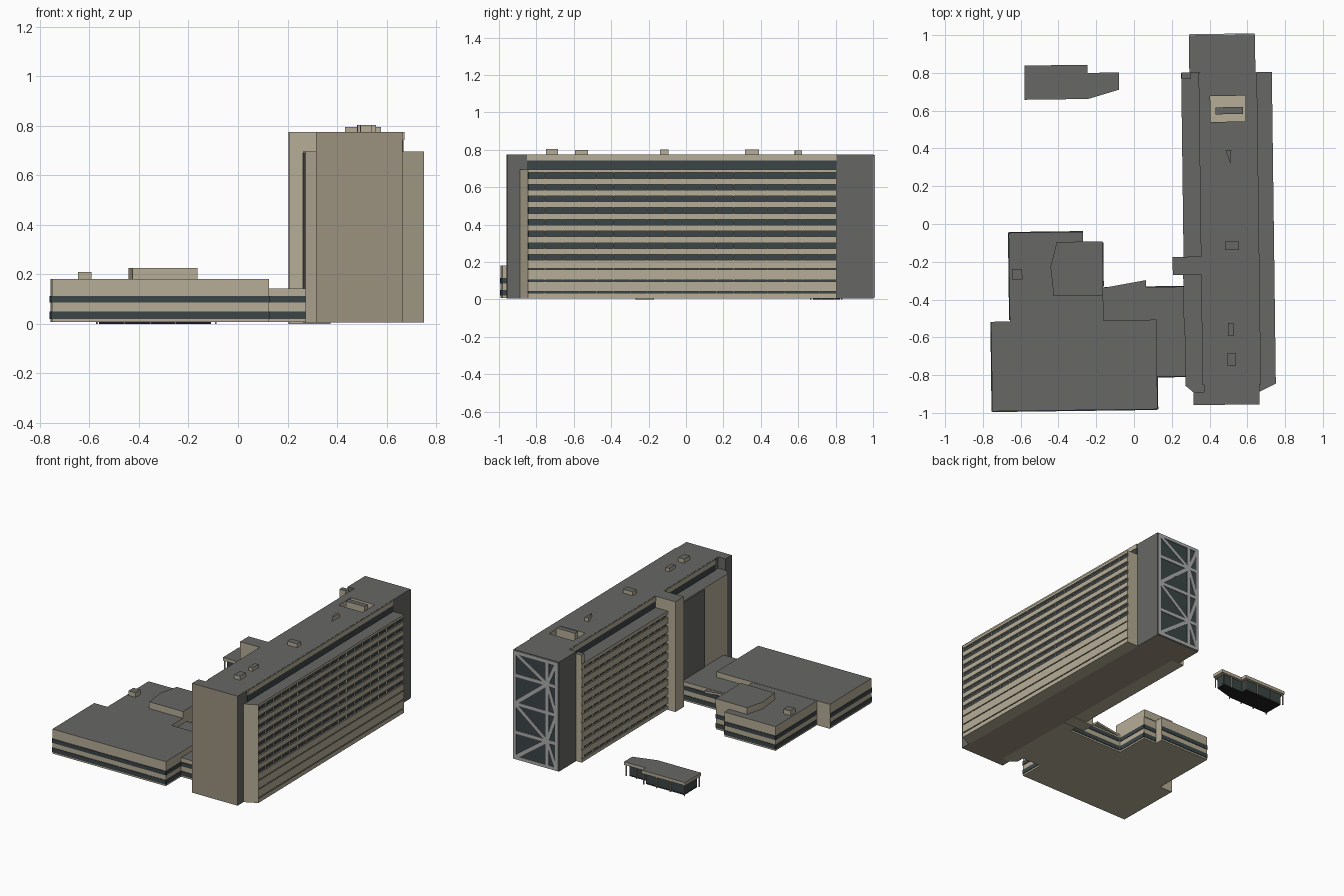
import bpy, bmesh, math
from mathutils import Matrix, Vector

if "Cube" in bpy.data.objects:
    bpy.data.objects.remove(bpy.data.objects["Cube"])

TURN = 0.0128  # the whole site is turned slightly off the grid
COLOURS = [("beige_concrete", (0.47, 0.42, 0.31)), ("roof_grey", (0.135, 0.135, 0.128)),
           ("tan_wall", (0.33, 0.285, 0.21)), ("dark_glass", (0.045, 0.06, 0.062)),
           ("brace_grey", (0.42, 0.42, 0.42)), ("near_black", (0.015, 0.015, 0.015))]
MATS = []
for n, c in COLOURS:
    m = bpy.data.materials.new(n)
    m.diffuse_color = (*c, 1)
    m.use_nodes = True
    m.node_tree.nodes["Principled BSDF"].inputs["Base Color"].default_value = m.diffuse_color
    MATS.append(m)
BEIGE, ROOF, TAN, GLASS, BRACE, BLACK = range(6)


def finish(name, bm, mat, top=None):
    bmesh.ops.recalc_face_normals(bm, faces=bm.faces)
    bm.normal_update()
    for f in bm.faces:
        f.material_index = top if top is not None and f.normal.z > 0.5 else mat
    me = bpy.data.meshes.new(name)
    bm.to_mesh(me)
    bm.free()
    for m in MATS:
        me.materials.append(m)
    ob = bpy.data.objects.new(name, me)
    ob.rotation_euler.z = TURN
    bpy.context.collection.objects.link(ob)
    return ob


def prism(name, pts, z0, z1, mat=BEIGE, top=None):
    bm = bmesh.new()
    f = bm.faces.new([bm.verts.new((x, y, z0)) for x, y in pts])
    r = bmesh.ops.extrude_face_region(bm, geom=[f])
    for v in r["geom"]:
        if isinstance(v, bmesh.types.BMVert):
            v.co.z = z1
    return finish(name, bm, mat, top)


def boxes(name, items, mat=BEIGE, top=None):
    """items: (x0, x1, y0, y1, z0, z1)"""
    bm = bmesh.new()
    for x0, x1, y0, y1, z0, z1 in items:
        mtx = (Matrix.Translation(((x0 + x1) / 2, (y0 + y1) / 2, (z0 + z1) / 2))
               @ Matrix.Diagonal((x1 - x0, y1 - y0, z1 - z0, 1)))
        bmesh.ops.create_cube(bm, size=1, matrix=mtx)
    return finish(name, bm, mat, top)


def window_wing(name, xin, xout, y0, y1, rows, gap, post):
    """Recessed glass behind spandrel bands and thin posts."""
    s = 1 if xout > xin else -1
    span = lambda d: tuple(sorted((xin, xout - s * d)))
    boxes(name + "_glass", [(*span(0.012), y0 + .003, y1 - .003, 0.01, 0.685)], GLASS)
    items, top = [], 0.695
    for zc, h in rows:
        items.append((*span(0), y0, y1, zc + h / 2, top))
        top = zc - h / 2
    items.append((*span(0), y0, y1, 0.005, top))
    boxes(name + "_spandrels", items, BEIGE, ROOF)
    n = round((y1 - y0) / gap)
    ys = [y0 + (y1 - y0) * i / n for i in range(n + 1)]
    boxes(name + "_posts", [(*span(0.003), max(y - post / 2, y0), min(y + post / 2, y1), 0.02, 0.69)
                            for y in ys], BEIGE)


def bands(name, x0, x1, y0, y1, sides, zs=((0.02, 0.05), (0.085, 0.113))):
    """Thin window strips on chosen sides of a block."""
    t = 0.004
    plate = {"S": (x0, x1, y0 - t, y0), "N": (x0, x1, y1, y1 + t),
             "W": (x0 - t, x0, y0, y1), "E": (x1, x1 + t, y0, y1)}
    boxes(name, [(*plate[s], *z) for s in sides for z in zs], GLASS)


# Tower core with narrower waist
core = prism("tower_core", [(.303, -.963), (.653, -.963), (.653, .994), (.303, .994), (.303, .797),
                            (.36, .797), (.36, -.893), (.303, -.893)], 0.005, 0.775, ROOF)
for f in core.data.polygons:
    if f.normal.y < -0.5 and f.center.y < -0.9 or f.normal.z < -0.5:
        f.material_index = TAN

# Sunken roof well
cutter = boxes("roof_well_cutter", [(.412, .598, .535, .672, .74, .9)], BEIGE)
cutter.hide_render = True
cutter.hide_set(True)
b = core.modifiers.new("roof_well", "BOOLEAN")
b.object, b.operation, b.solver = cutter, "DIFFERENCE", "EXACT"
boxes("roof_well_unit", [(.44, .585, .575, .612, .74, .795)], BEIGE, ROOF)

# Roof units
boxes("roof_units", [(.48, .555, -.145, -.1, .77, .802), (.49, .52, -.6, -.53, .77, .798),
                     (.485, .53, -.755, -.69, .77, .803)], BEIGE, ROOF)
prism("roof_vent", [(.49, .385), (.52, .385), (.515, .31)], .77, .802, BEIGE, ROOF)

# Top storey: dark strip and light fascia on both long sides
for side, x in (("east", .653), ("west", .36)):
    boxes("top_glass_" + side, [(x - .004, x + .004, -.858, .795, .695, .742)], GLASS)
    boxes("top_fascia_" + side, [(x - .008, x + .008, -.858, .795, .742, .774)], BEIGE, ROOF)

# East wing
floors = [.6625 - .0625 * i for i in range(11)]
window_wing("east_wing", .65, .74, -.855, .795,
            [(z, .03 if i < 8 else .007) for i, z in enumerate(floors)], .092, .004)
prism("east_wing_south_pier", [(.65, -.855), (.74, -.855), (.653, -.897)], .005, .695, BEIGE, ROOF)

# West wing, north of the stair tower
window_wing("west_wing_north", .362, .26, -.18, .797, [(z, .018) for z in floors], .07, .01)
boxes("west_wing_pier", [(.262, .31, .765, .799, .005, .76)], BEIGE, ROOF)

# West wing, south of the stair tower, with chamfered end
prism("west_wing_south", [(.362, -.27), (.262, -.27), (.262, -.86), (.303, -.895), (.362, -.895)],
      .005, .695, BEIGE, ROOF)
boxes("west_wing_dark_panel", [(.257, .264, -.59, -.27, .14, .69)], ROOF)

# Stair tower
boxes("stair_tower", [(.202, .37, -.273, -.177, 0, .775)], BEIGE, ROOF)

# Braced glass on the north end
boxes("north_glass", [(.308, .648, .99, .997, .02, .768)], GLASS)
bm = bmesh.new()
L, M, R = .318, .39, .64
bars = [(L, .01, L, .77), (M, .01, M, .77), (R, .01, R, .77)]
bars += [(L, z, R, z) for z in (.02, .2, .4, .6, .76)]
bars += [(R, .4, M, .6), (R, .4, M, .2), (M, .6, R, .76), (M, .2, R, .02),
         (M, .6, L, .76), (M, .6, L, .4), (M, .2, L, .4), (M, .2, L, .02)]
for x0, z0, x1, z1 in bars:
    d = Vector((x1 - x0, 0, z1 - z0))
    mtx = (Matrix.Translation(((x0 + x1) / 2, .998, (z0 + z1) / 2))
           @ Matrix.Rotation(-math.atan2(d.z, d.x), 4, "Y")
           @ Matrix.Diagonal((d.length, .006, .022, 1)))
    bmesh.ops.create_cube(bm, size=1, matrix=mtx)
finish("north_bracing", bm, BRACE)

# Front podium block
boxes("podium_front", [(-.763, .112, -.982, -.508, .008, .18)], BEIGE, ROOF)
bands("podium_front_windows", -.763, .112, -.982, -.508, "SWE")

# Rear podium block, stepped at its north-east corner
prism("podium_rear", [(-.664, -.508), (-.664, -.038), (-.27, -.038), (-.27, -.095), (-.168, -.095),
                      (-.168, -.508)], .008, .178, BEIGE, ROOF)
bands("podium_rear_windows", -.664, -.27, -.5, -.038, "WN")
bands("podium_step_windows", -.27, -.168, -.33, -.095, "NE")

# Penthouse and small unit on the rear block
prism("podium_penthouse", [(-.43, -.375), (-.168, -.375), (-.168, -.09), (-.41, -.09), (-.445, -.22)],
      .17, .225, BEIGE, ROOF)
boxes("podium_roof_unit", [(-.65, -.595, -.285, -.23, .17, .21)], BEIGE, ROOF)

# Link between podium and tower
boxes("link_block", [(-.17, .268, -.81, -.335, .008, .142)], BEIGE, ROOF)
bands("link_windows", -.16, .262, -.81, -.335, "SN")
prism("link_canopy", [(-.16, -.335), (.06, -.335), (.06, -.298)], .125, .14, BEIGE, ROOF)

# Pavilion: roof, glass walls, dark floor and posts
plan = [(-.57, .665), (-.235, .665), (-.07, .712), (-.07, .803), (-.235, .803), (-.235, .846), (-.57, .846)]
inner = [(-.55, .685), (-.24, .685), (-.1, .722), (-.1, .785), (-.255, .785), (-.255, .826), (-.55, .826)]
prism("pavilion_roof", plan, .078, .1, BEIGE, ROOF)
prism("pavilion_walls", inner, .01, .08, GLASS)
prism("pavilion_floor", inner, 0, .012, BLACK)
posts = [(x, y) for x in (-.56, -.45, -.345, -.245) for y in (.672, .838)] + [(-.08, .722), (-.08, .794), (-.16, .794)]
boxes("pavilion_posts", [(x - .003, x + .003, y - .003, y + .003, 0, .08) for x, y in posts], BEIGE)
